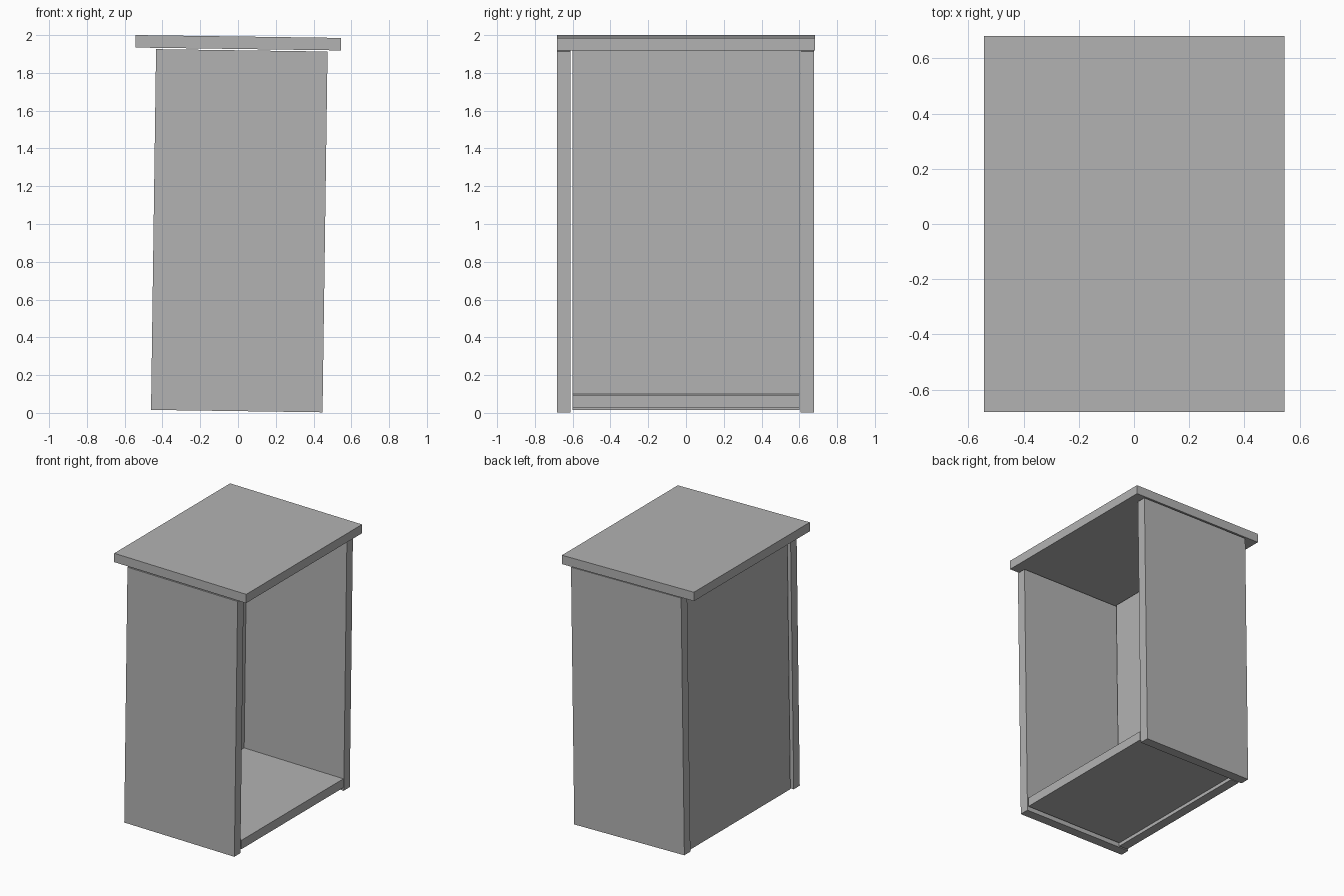
import bpy
import math
from mathutils import Matrix

cube = bpy.data.objects.get("Cube")
if cube:
    bpy.data.objects.remove(cube, do_unlink=True)

# Plain grey board
grey = bpy.data.materials.new("board_grey")
grey.use_nodes = True
colour = (0.45, 0.45, 0.45, 1)
grey.diffuse_color = colour
grey.node_tree.nodes["Principled BSDF"].inputs["Base Color"].default_value = colour

# The whole cabinet leans slightly towards +x
LEAN = Matrix.Translation((-0.0065, 0, 0.0095)) @ Matrix.Rotation(math.radians(0.8), 4, "Y")


def board(name, x, y, z):
    """Box board between the given (low, high) limits, in the leaning frame."""
    bpy.ops.mesh.primitive_cube_add(size=1)
    obj = bpy.context.object
    obj.name = name
    size = Matrix.Diagonal((x[1] - x[0], y[1] - y[0], z[1] - z[0], 1))
    middle = Matrix.Translation([sum(limits) / 2 for limits in (x, y, z)])
    obj.data.transform(LEAN @ middle @ size)
    obj.data.materials.append(grey)
    return obj


HALF = 0.454      # half width of the side boards
HEIGHT = 1.91     # height of the side boards
INNER = 0.6       # half length of the boards between the sides
THICK = 0.07

# Upright side boards
board("front_side", (-HALF, HALF), (-0.682, -0.611), (0, HEIGHT))
board("back_side", (-HALF, HALF), (0.606, 0.677), (0, HEIGHT))

# Closing panel, set in a little, and raised floor
inset = -HALF + 0.02
board("closing_panel", (inset, inset + THICK), (-INNER, INNER), (0, HEIGHT))
board("floor_board", (inset + THICK, HALF), (-INNER, INNER), (0.025, 0.092))

# Overhanging top
board("top_board", (-0.564, 0.524), (-0.682, 0.682), (1.917, 1.983))
